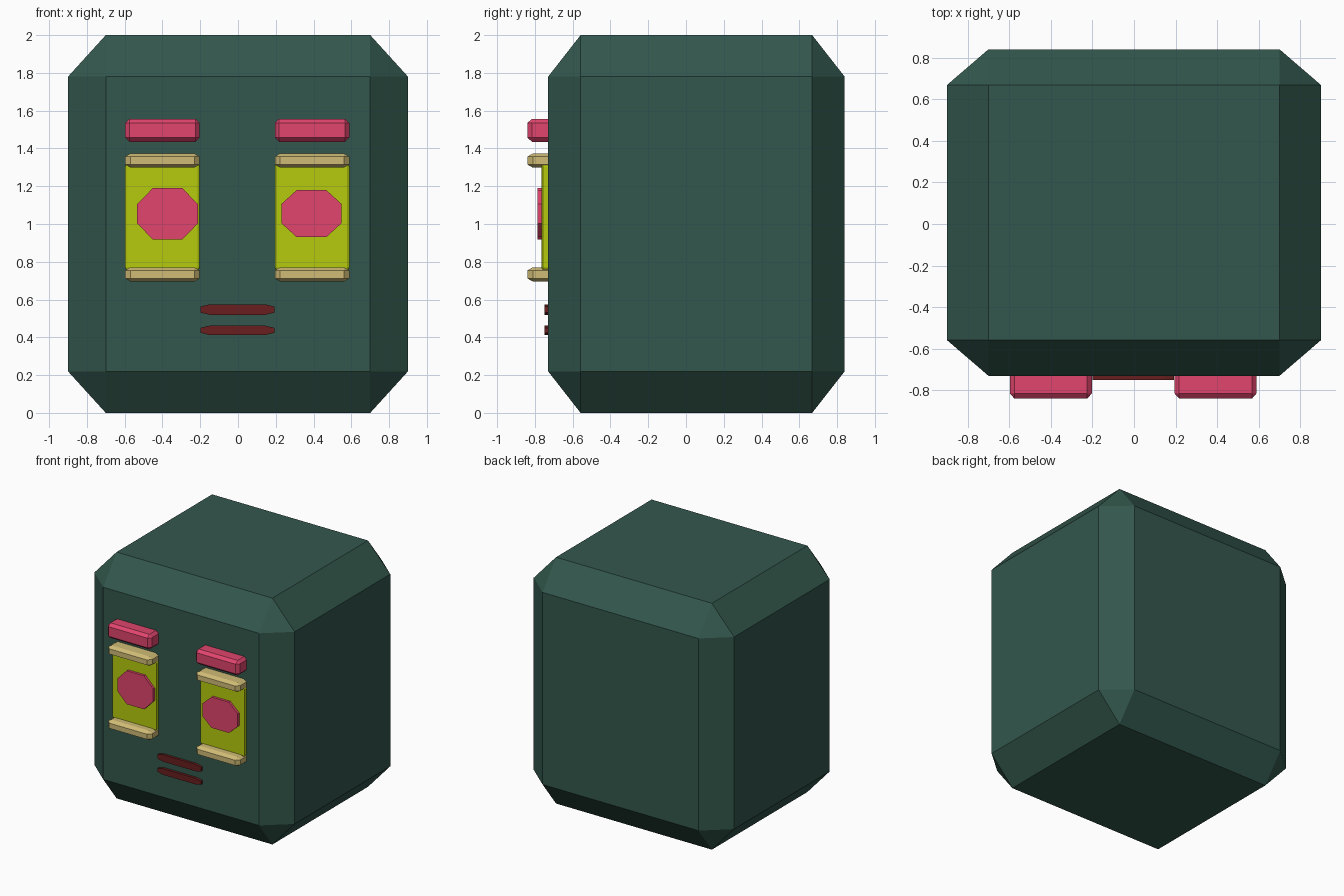
import bpy, bmesh
from mathutils import Matrix, Vector

if "Cube" in bpy.data.objects:
    bpy.data.objects.remove(bpy.data.objects["Cube"])


def material(name, rgb):
    m = bpy.data.materials.new(name)
    m.diffuse_color = (*rgb, 1)
    m.use_nodes = True
    m.node_tree.nodes["Principled BSDF"].inputs["Base Color"].default_value = m.diffuse_color
    return m


GREEN = material("dark_green", (0.033, 0.096, 0.074))
PINK = material("pink", (0.75, 0.06, 0.155))
YELLOW = material("yellow", (0.47, 0.60, 0.004))
SAND = material("sand", (0.63, 0.50, 0.18))
RED = material("dark_red", (0.14, 0.013, 0.013))


def finish(name, bm, mat):
    bmesh.ops.recalc_face_normals(bm, faces=bm.faces)
    me = bpy.data.meshes.new(name)
    bm.to_mesh(me)
    bm.free()
    me.materials.append(mat)
    ob = bpy.data.objects.new(name, me)
    bpy.context.collection.objects.link(ob)
    return ob


def chamfer_box(name, lo, hi, cut, mat):
    """Box whose edges and corners are cut back by cut = (x, y, z)."""
    lo, hi, cut = Vector(lo), Vector(hi), Vector(cut)
    mid, half = (lo + hi) / 2, (hi - lo) / 2
    bm = bmesh.new()
    for sx in (-1, 1):
        for sy in (-1, 1):
            for sz in (-1, 1):
                for keep in range(3):
                    p = [h if i == keep else h - c for i, (h, c) in enumerate(zip(half, cut))]
                    bm.verts.new(mid + Vector((sx * p[0], sy * p[1], sz * p[2])))
    bmesh.ops.convex_hull(bm, input=bm.verts)
    bmesh.ops.dissolve_limit(bm, angle_limit=0.01, verts=bm.verts, edges=bm.edges)
    return finish(name, bm, mat)


def octagon_plate(name, cx, cz, w, h, cut_x, cut_z, front, back, mat):
    """Flat eight-sided plate facing -y."""
    a, b = w / 2, h / 2
    quarter = [(a, b - cut_z), (a - cut_x, b)]
    pts = quarter + [(-x, z) for x, z in reversed(quarter)]
    pts += [(-x, -z) for x, z in pts]
    bm = bmesh.new()
    face = bm.faces.new([bm.verts.new((cx + x, front, cz + z)) for x, z in pts])
    ext = bmesh.ops.extrude_face_region(bm, geom=[face], use_keep_orig=True)
    moved = [v for v in ext["geom"] if isinstance(v, bmesh.types.BMVert)]
    bmesh.ops.translate(bm, verts=moved, vec=(0, back - front, 0))
    return finish(name, bm, mat)


# Head block
chamfer_box("head", (-0.9, -0.73, 0), (0.9, 0.84, 2), (0.2, 0.172, 0.22), GREEN)

# Eyes: brow, panel, upper and lower lid, pupil
for side, cx in (("left", -0.4), ("right", 0.392)):
    x0, x1 = cx - 0.197, cx + 0.197
    chamfer_box(side + "_brow", (x0, -0.84, 1.435), (x1, -0.68, 1.557),
                (0.022, 0.025, 0.022), PINK)
    chamfer_box(side + "_eye_panel", (x0, -0.765, 0.75), (x1, -0.69, 1.325),
                (0.012, 0.008, 0.02), YELLOW)
    for lid, cz in (("upper", 1.336), ("lower", 0.733)):
        chamfer_box(f"{side}_{lid}_lid", (x0, -0.84, cz - 0.038), (x1, -0.69, cz + 0.038),
                    (0.028, 0.03, 0.017), SAND)

octagon_plate("left_pupil", -0.373, 1.054, 0.322, 0.272, 0.083, 0.085, -0.785, -0.74, PINK)
octagon_plate("right_pupil", 0.389, 1.055, 0.316, 0.25, 0.08, 0.073, -0.785, -0.74, PINK)

# Mouth lips
for name, cz, h in (("upper_lip", 0.547, 0.056), ("lower_lip", 0.437, 0.05)):
    octagon_plate(name, -0.003, cz, 0.392, h, 0.05, 0.012, -0.75, -0.70, RED)
